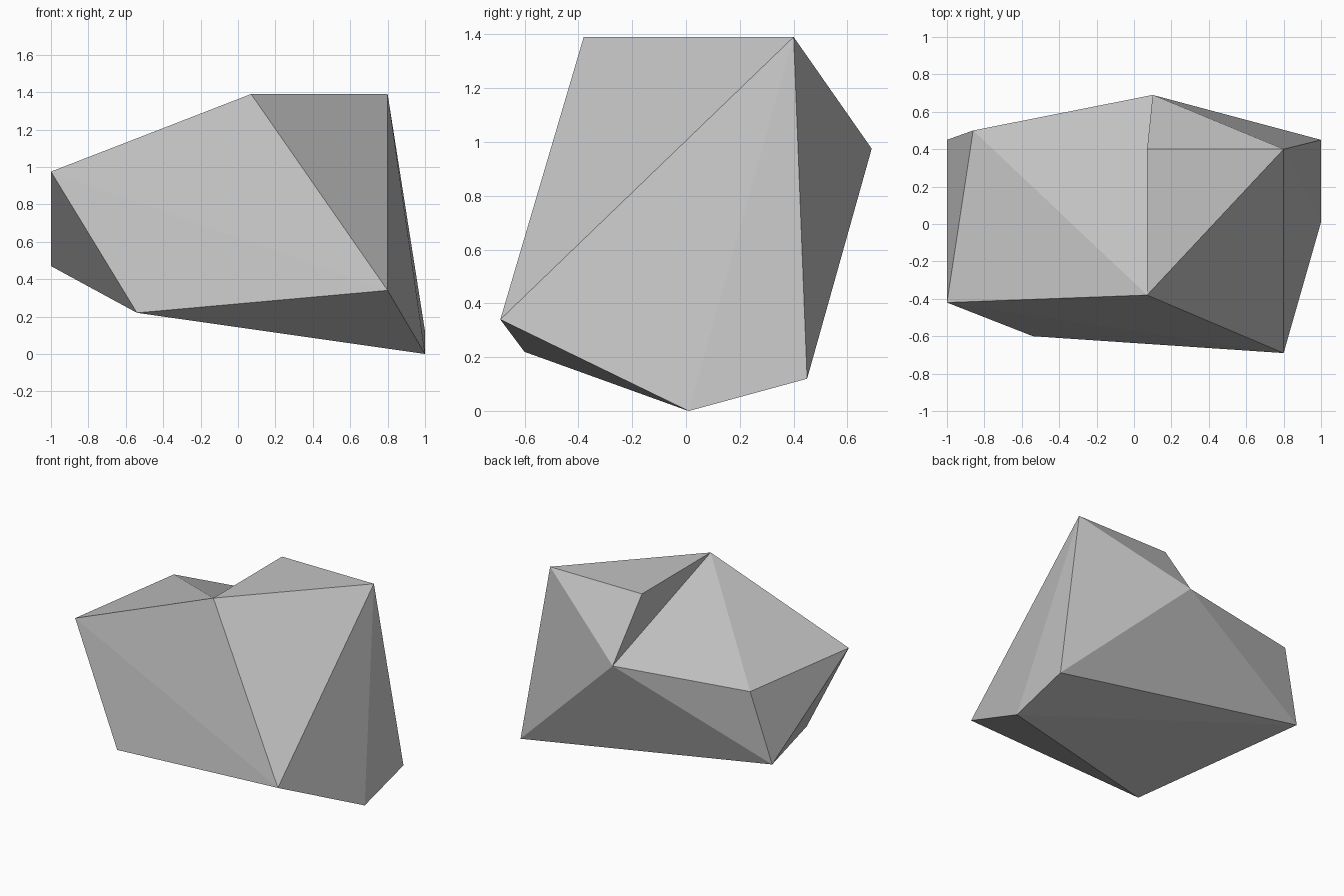
import bpy
import bmesh

# Remove the default cube only
default_cube = bpy.data.objects.get("Cube")
if default_cube:
    bpy.data.objects.remove(default_cube, do_unlink=True)

# Single stone colour
stone_grey = bpy.data.materials.new("stone_grey")
stone_grey.use_nodes = True
colour = (0.54, 0.54, 0.54, 1)
stone_grey.diffuse_color = colour
stone_grey.node_tree.nodes["Principled BSDF"].inputs["Base Color"].default_value = colour

# Corners of the chipped boulder
corners = {
    # flat top
    "top_front": (0.07, -0.38, 1.39),
    "top_back": (0.07, 0.4, 1.39),
    "top_side": (0.8, 0.4, 1.39),
    # shoulder
    "shoulder_front": (-1, -0.42, 0.975),
    "shoulder_corner": (-0.86, 0.5, 0.975),
    "shoulder_back": (0.1, 0.69, 0.975),
    # lower belt and base
    "belt_back": (-1, 0.45, 0.47),
    "belt_front": (0.8, -0.69, 0.34),
    "base_front": (-0.54, -0.6, 0.22),
    "base_back": (1, 0.45, 0.12),
    "foot": (1, 0.01, 0),
}

# Facets, each named by its three corners
facets = [
    # top plate and the chip beside it
    "top_front top_side top_back",
    "top_front top_back shoulder_back",
    "top_back top_side shoulder_back",
    # sloping upper side
    "top_front shoulder_back shoulder_corner",
    "top_front shoulder_corner shoulder_front",
    # front
    "shoulder_front belt_front top_front",
    "shoulder_front base_front belt_front",
    # right end
    "shoulder_front shoulder_corner belt_back",
    "shoulder_front belt_back base_front",
    # back
    "shoulder_back belt_back shoulder_corner",
    "shoulder_back base_back belt_back",
    "shoulder_back top_side base_back",
    # left end
    "top_front belt_front top_side",
    "belt_front foot top_side",
    "foot base_back top_side",
    # underside
    "belt_front base_front foot",
    "foot base_front belt_back",
    "foot belt_back base_back",
]

bm = bmesh.new()
verts = {name: bm.verts.new(point) for name, point in corners.items()}
for facet in facets:
    bm.faces.new([verts[name] for name in facet.split()])
bmesh.ops.recalc_face_normals(bm, faces=bm.faces)

mesh = bpy.data.meshes.new("boulder")
bm.to_mesh(mesh)
bm.free()
mesh.materials.append(stone_grey)
boulder = bpy.data.objects.new("boulder", mesh)
bpy.context.collection.objects.link(boulder)
